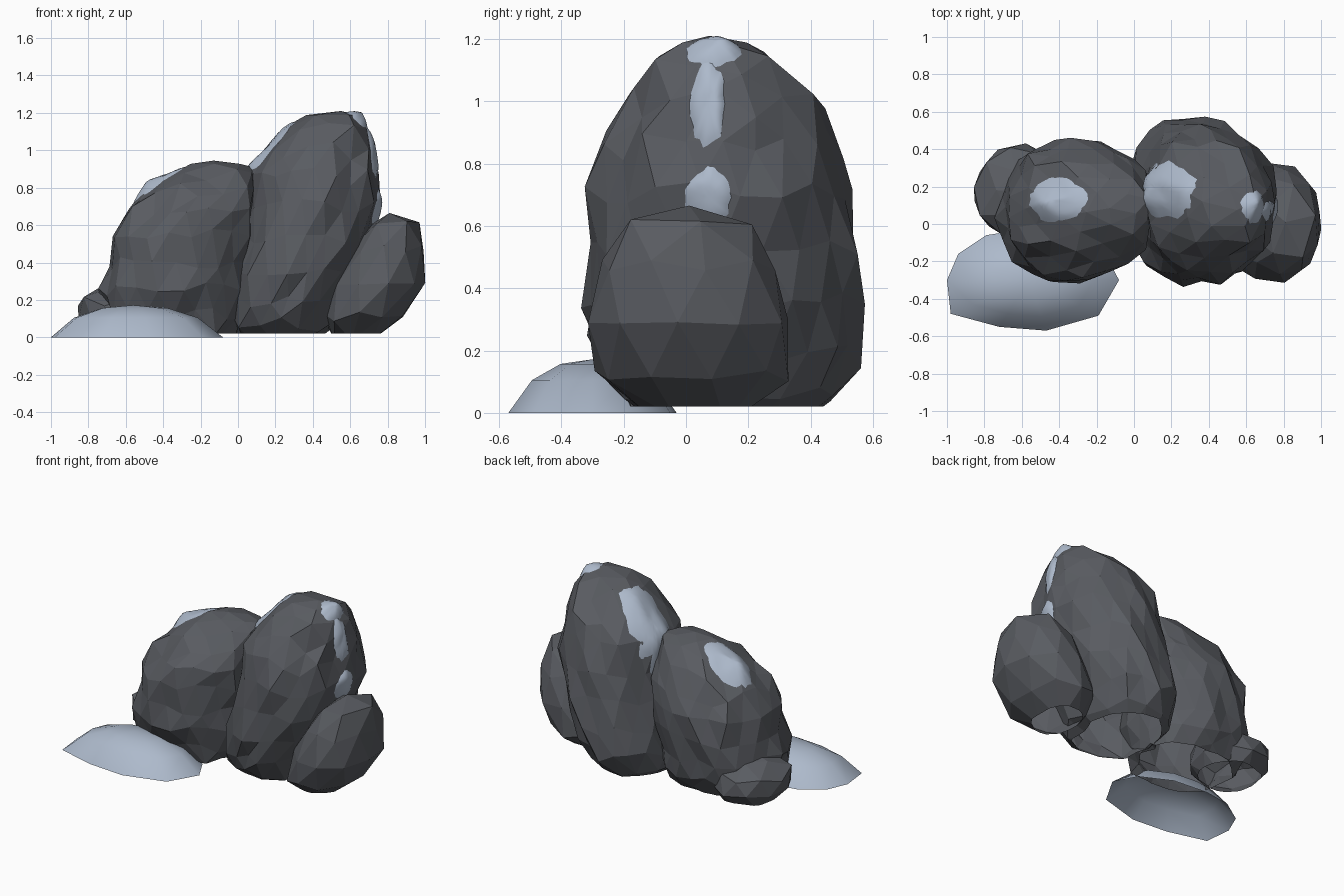
import bpy, bmesh, math, random
from mathutils import Vector, Matrix
from mathutils.bvhtree import BVHTree

if "Cube" in bpy.data.objects:
    bpy.data.objects.remove(bpy.data.objects["Cube"])

random.seed(4)


def material(name, rgb):
    m = bpy.data.materials.new(name)
    m.diffuse_color = (*rgb, 1)
    m.use_nodes = True
    m.node_tree.nodes["Principled BSDF"].inputs["Base Color"].default_value = m.diffuse_color
    return m


STONE = material("dark_stone", (0.1, 0.106, 0.12))
SNOW = material("snow", (0.42, 0.49, 0.60))


def finish(name, bm, mat, smooth):
    bmesh.ops.recalc_face_normals(bm, faces=bm.faces)
    for f in bm.faces:
        f.smooth = smooth
    me = bpy.data.meshes.new(name)
    bm.to_mesh(me)
    bm.free()
    me.materials.append(mat)
    ob = bpy.data.objects.new(name, me)
    bpy.context.collection.objects.link(ob)
    return ob


def sample(table, z):
    if z <= table[0][0]:
        return table[0][1:]
    for a, b in zip(table, table[1:]):
        if z <= b[0]:
            t = (z - a[0]) / (b[0] - a[0])
            return [p + (q - p) * t for p, q in zip(a[1:], b[1:])]
    return table[-1][1:]


# Rock: an icosphere fitted to extents (z, xmin, xmax, ymin, ymax), cut open at the base
def rock(name, subdiv, table, jitter, turn, square=2.0):
    bm = bmesh.new()
    bmesh.ops.create_icosphere(bm, subdivisions=subdiv, radius=1,
                               matrix=Matrix.Rotation(turn, 4, 'Z'))
    low, top = table[0][0], table[-1][0]
    for v in bm.verts:
        n = v.co.copy()
        z = low + (top - low) * (n.z + 1) / 2
        x0, x1, y0, y1 = sample(table, z)
        h = Vector((n.x, n.y))
        norm = (abs(h.x) ** square + abs(h.y) ** square) ** (1 / square)
        h = h / norm if h.length > 1e-4 else Vector((0, 0))
        k = 1 + random.uniform(-jitter, jitter * 0.6)
        x = (x0 + x1) / 2 + (x1 - x0) / 2 * h.x * k
        y = (y0 + y1) / 2 + (y1 - y0) / 2 * h.y * k
        dz = random.uniform(-jitter, jitter) * 0.4 if z < top - 0.05 else 0
        v.co = (x, y, z + dz)
    bmesh.ops.bisect_plane(bm, geom=bm.verts[:] + bm.edges[:] + bm.faces[:],
                           plane_co=(0, 0, 0.02), plane_no=(0, 0, 1), clear_inner=True)
    tree = BVHTree.FromBMesh(bm)
    finish(name, bm, STONE, False)
    return tree


tall = rock("tall_rock", 3, [
    (-0.15, 0.16, 0.2, 0.1, 0.14), (0.02, -0.05, 0.49, -0.22, 0.46),
    (0.2, -0.04, 0.57, -0.3, 0.56), (0.35, -0.02, 0.66, -0.32, 0.57),
    (0.68, 0.05, 0.76, -0.32, 0.54), (0.86, 0.06, 0.75, -0.27, 0.49),
    (1.0, 0.15, 0.73, -0.19, 0.44), (1.11, 0.25, 0.71, -0.13, 0.34),
    (1.185, 0.34, 0.66, -0.04, 0.21), (1.21, 0.5, 0.6, 0.05, 0.1)], 0.075, 0.3, 2.3)

left = rock("left_rock", 3, [
    (-0.15, -0.4, -0.36, 0.05, 0.1), (0.02, -0.66, 0.02, -0.2, 0.36),
    (0.2, -0.75, 0.05, -0.3, 0.44), (0.38, -0.71, 0.07, -0.31, 0.46),
    (0.6, -0.66, 0.1, -0.29, 0.45), (0.75, -0.53, 0.12, -0.22, 0.38),
    (0.87, -0.41, 0.1, -0.1, 0.28), (0.92, -0.29, 0.06, -0.02, 0.2),
    (0.945, -0.16, -0.1, 0.05, 0.12)], 0.08, 0.9, 2.25)

rock("right_boulder", 2, [
    (-0.08, 0.6, 0.62, 0.0, 0.02), (0.02, 0.45, 0.8, -0.2, 0.28),
    (0.08, 0.44, 0.87, -0.29, 0.33), (0.28, 0.49, 1.01, -0.32, 0.34),
    (0.48, 0.6, 1.0, -0.28, 0.29), (0.62, 0.71, 0.97, -0.2, 0.21),
    (0.665, 0.8, 0.82, 0.0, 0.02)], 0.03, 0.2, 2.1)

rock("back_left_stone", 2, [
    (-0.12, -0.6, -0.58, 0.17, 0.19), (0.02, -0.82, -0.4, -0.03, 0.38),
    (0.12, -0.87, -0.35, -0.11, 0.45), (0.24, -0.84, -0.4, -0.06, 0.38),
    (0.3, -0.62, -0.58, 0.15, 0.19)], 0.04, 0.5)


# Snow mound lying on the ground, open underneath
outline = [(-1, -.3), (-.98, -.48), (-.72, -.55), (-.47, -.57), (-.19, -.49), (-.08, -.3),
           (-.16, -.15), (-.36, -.05), (-.6, -.03), (-.79, -.06), (-.94, -.16)]
bm = bmesh.new()
cx, cy = -0.56, -0.3
rings = [[bm.verts.new((cx + (x - cx) * s, cy + (y - cy) * s, z)) for x, y in outline]
         for s, z in ((1, 0), (0.72, 0.105), (0.38, 0.157))]
apex = bm.verts.new((cx, cy, 0.172))
count = len(outline)
for i in range(count):
    j = (i + 1) % count
    for a, b in zip(rings, rings[1:]):
        bm.faces.new((a[i], a[j], b[j], b[i]))
    bm.faces.new((rings[-1][i], rings[-1][j], apex))
finish("snow_mound", bm, SNOW, True)


# Snow patch: a ragged oval disc projected onto a rock along -out
def patch(name, tree, centre, out, length, width, lift=0.022, n=24, levels=6):
    c, d = Vector(centre), Vector(out).normalized()
    side = Vector((0, 0, 1)).cross(d).normalized()
    up = d.cross(side)
    edge = [1 + random.uniform(-0.1, 0.1) for _ in range(n)]
    bm = bmesh.new()

    def point(r, i):
        a = 2 * math.pi * i / n
        s = r * edge[i]
        p = c + side * width * s * math.cos(a) + up * length * s * math.sin(a)
        hit = tree.ray_cast(p + d * 0.5, -d)[0] or tree.find_nearest(p)[0]
        return bm.verts.new(hit + d * (lift * (1 - r ** 3) - 0.003))

    mid = point(0, 0)
    rows = [[point(k / levels, i) for i in range(n)] for k in range(1, levels + 1)]
    for i in range(n):
        j = (i + 1) % n
        bm.faces.new((mid, rows[0][i], rows[0][j]))
        for a, b in zip(rows, rows[1:]):
            bm.faces.new((a[i], b[i], b[j], a[j]))
    finish(name, bm, SNOW, True)


patch("snow_tall_left", tall, (0.16, 0.18, 0.95), (-0.75, 0.1, 0.65), 0.29, 0.16)
patch("snow_left_rock", left, (-0.42, 0.13, 0.82), (-0.6, 0, 0.8), 0.19, 0.12)
patch("snow_tall_right", tall, (0.72, 0.07, 0.99), (1, 0, 0.15), 0.15, 0.06)
patch("snow_tall_cap", tall, (0.63, 0.09, 1.15), (0.6, 0, 0.8), 0.08, 0.09)
patch("snow_tall_low", tall, (0.75, 0.07, 0.69), (1, 0, 0.1), 0.1, 0.075)
